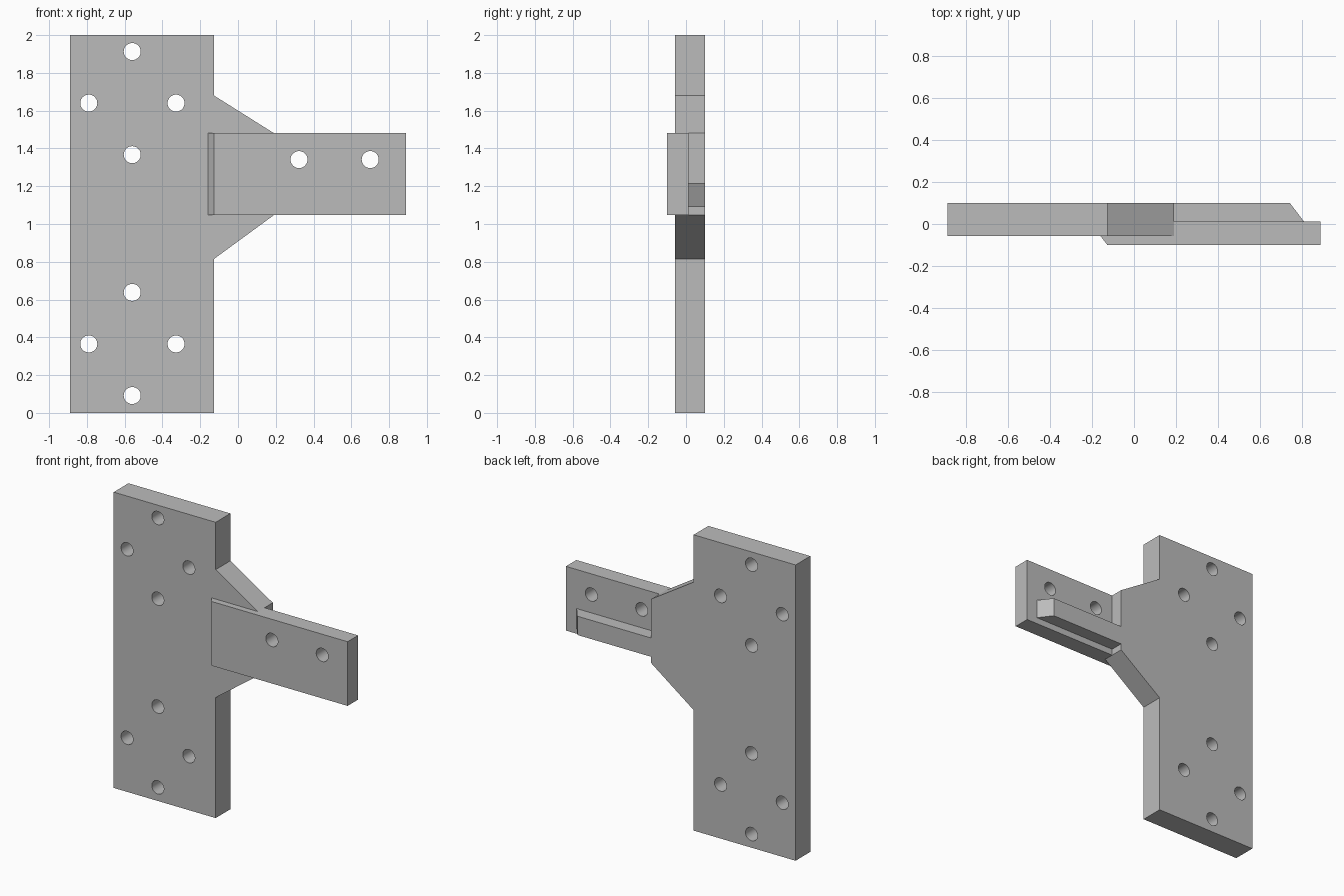
import bpy
import bmesh
from math import radians
from mathutils import Matrix, Vector

cube = bpy.data.objects.get("Cube")
if cube:
    bpy.data.objects.remove(cube, do_unlink=True)

steel = bpy.data.materials.new("grey_steel")
steel.use_nodes = True
GREY = (0.5, 0.5, 0.5, 1)
steel.diffuse_color = GREY
steel.node_tree.nodes["Principled BSDF"].inputs["Base Color"].default_value = GREY

FRONT, BACK = -0.057, 0.1      # plate depth
ARM_FRONT, ARM_BACK = -0.1, 0.012
NECK = 0.19                    # end of the gusset
EDGE = -0.127                  # right edge of the plate


def add_object(name, bm):
    bmesh.ops.recalc_face_normals(bm, faces=bm.faces)
    mesh = bpy.data.meshes.new(name)
    bm.to_mesh(mesh)
    bm.free()
    obj = bpy.data.objects.new(name, mesh)
    bpy.context.collection.objects.link(obj)
    mesh.materials.append(steel)
    return obj


def extrude_profile(name, points, axis, start, end):
    """Extrude an xz profile along y, or an xy profile along z."""
    bm = bmesh.new()
    if axis == "y":
        verts = [bm.verts.new((a, start, b)) for a, b in points]
        move = Vector((0, end - start, 0))
    else:
        verts = [bm.verts.new((a, b, start)) for a, b in points]
        move = Vector((0, 0, end - start))
    face = bm.faces.new(verts)
    result = bmesh.ops.extrude_face_region(bm, geom=[face], use_keep_orig=True)
    moved = [g for g in result["geom"] if isinstance(g, bmesh.types.BMVert)]
    bmesh.ops.translate(bm, vec=move, verts=moved)
    return add_object(name, bm)


def drill(obj, centres, radius=0.045):
    """Cut round through holes along y."""
    bm = bmesh.new()
    for x, z in centres:
        place = Matrix.Translation((x, 0, z)) @ Matrix.Rotation(radians(90), 4, "X")
        bmesh.ops.create_cone(bm, cap_ends=True, segments=40, radius1=radius,
                              radius2=radius, depth=1, matrix=place)
    cutter = add_object("hole_cutter", bm)
    cutter.hide_render = True
    mod = obj.modifiers.new("holes", "BOOLEAN")
    mod.operation = "DIFFERENCE"
    mod.solver = "EXACT"
    mod.object = cutter
    bpy.ops.object.select_all(action="DESELECT")
    obj.select_set(True)
    bpy.context.view_layer.objects.active = obj
    bpy.ops.object.modifier_apply(modifier=mod.name)
    bpy.data.objects.remove(cutter, do_unlink=True)
    bpy.ops.object.shade_smooth_by_angle(angle=radians(30))


# Tall plate with tapered gusset
plate = extrude_profile("mounting_plate", [
    (-0.89, 0), (EDGE, 0), (EDGE, 0.815), (NECK, 1.047),
    (NECK, 1.481), (EDGE, 1.68), (EDGE, 2), (-0.89, 2)], "y", FRONT, BACK)

# Two diamond groups of four holes
holes = []
for mid in (0.365, 1.64):
    holes += [(-0.56, mid - 0.273), (-0.56, mid + 0.273),
              (-0.79, mid), (-0.328, mid)]
drill(plate, holes)

# Arm lapped over the plate front, bevelled at its inner end
arm = extrude_profile("arm", [
    (-0.16, FRONT), (EDGE, ARM_FRONT), (0.89, ARM_FRONT),
    (0.89, ARM_BACK), (NECK, ARM_BACK), (NECK, FRONT)], "z", 1.047, 1.481)
drill(arm, [(0.323, 1.341), (0.7, 1.341)])

# Stiffening rib behind the arm with a sloped tip
extrude_profile("arm_rib", [
    (NECK, ARM_BACK), (0.81, ARM_BACK), (0.743, BACK), (NECK, BACK)],
    "z", 1.09, 1.217)
